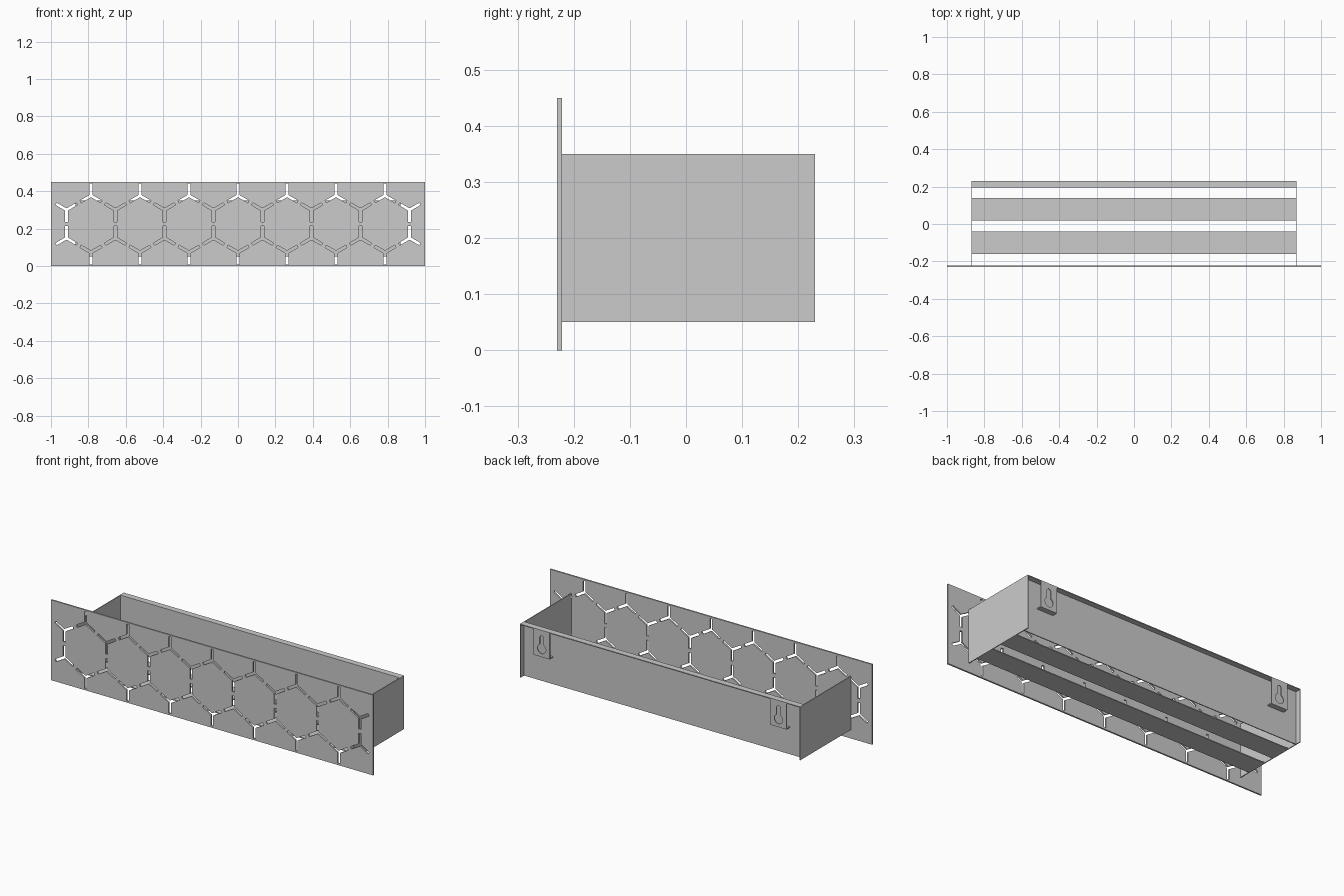
import bpy
from math import sin, cos, pi, radians
from mathutils import Matrix

if "Cube" in bpy.data.objects:
    bpy.data.objects.remove(bpy.data.objects["Cube"])

T = 0.005  # sheet thickness


def box(name, x, y, z):
    """Axis-aligned sheet or block from three (min, max) ranges."""
    mesh = bpy.data.meshes.new(name)
    v = [(a, b, c) for a in x for b in y for c in z]
    f = [(0, 1, 3, 2), (4, 6, 7, 5), (0, 4, 5, 1),
         (2, 3, 7, 6), (0, 2, 6, 4), (1, 5, 7, 3)]
    mesh.from_pydata(v, [], f)
    ob = bpy.data.objects.new(name, mesh)
    bpy.context.collection.objects.link(ob)
    return ob


def cut_plate(name, outlines, y0, y1):
    """Upright plate: first outline is the border, the rest are holes (x, z)."""
    cu = bpy.data.curves.new(name, 'CURVE')
    cu.dimensions = '2D'
    cu.fill_mode = 'BOTH'
    cu.extrude = (y1 - y0) / 2
    for pts in outlines:
        sp = cu.splines.new('POLY')
        sp.points.add(len(pts) - 1)
        for p, (x, z) in zip(sp.points, pts):
            p.co = (x, z, 0, 1)
        sp.use_cyclic_u = True
    tmp = bpy.data.objects.new(name + "_outline", cu)
    bpy.context.collection.objects.link(tmp)
    deps = bpy.context.evaluated_depsgraph_get()
    mesh = bpy.data.meshes.new_from_object(tmp.evaluated_get(deps))
    bpy.data.objects.remove(tmp)
    mesh.transform(Matrix.Translation((0, (y0 + y1) / 2, 0)) @ Matrix.Rotation(pi / 2, 4, 'X'))
    for p in mesh.polygons:
        p.use_smooth = False
    mesh.name = name
    ob = bpy.data.objects.new(name, mesh)
    bpy.context.collection.objects.link(ob)
    return ob


def rect(x0, x1, z0, z1):
    return [(x0, z0), (x1, z0), (x1, z1), (x0, z1)]


def y_slot(cx, cz, up, length=0.064, w=0.007):
    """Three-armed slot with one arm pointing straight up or down."""
    pts = []
    for k in range(3):
        a = radians((90 if up else -90) + 120 * k)
        for s in (-w, w):
            pts.append((cx + length * cos(a) - s * sin(a), cz + length * sin(a) + s * cos(a)))
        r, b = w / sin(pi / 3), a + pi / 3
        pts.append((cx + r * cos(b), cz + r * sin(b)))
    return pts


# Front panel with the honeycomb of Y slots
pitch, side, mid = 0.262, 0.1513, 0.225
slots = []
for k in range(-3, 4):
    slots += [y_slot(k * pitch, mid + side, True), y_slot(k * pitch, mid - side, False)]
for k in range(-4, 4):
    x = (k + 0.5) * pitch
    slots += [y_slot(x, mid + side / 2, False), y_slot(x, mid - side / 2, True)]
cut_plate("front_panel", [rect(-1, 1, 0, 0.45)] + slots, -0.23, -0.221)

# Tray: side walls, inset back wall, top flange and floor slats
X = 0.87
for s, label in ((-1, "left"), (1, "right")):
    box(label + "_wall", sorted((s * X, s * (X - T))), (-0.221, 0.23), (0.05, 0.35))
inner = (-X + T, X - T)
box("back_wall", inner, (0.195, 0.195 + T), (0.05, 0.35 - T))
box("top_flange", inner, (0.195, 0.23), (0.35 - T, 0.35))
for i, y in enumerate((-0.16, 0.02)):
    box(f"floor_slat_{i + 1}", inner, (y, y + 0.12), (0.05, 0.05 + T))


# Hanging tabs with keyholes, folded back to the wall at the bottom
def keyhole(cx, cz=0.245, r=0.026, w=0.012, top=0.308):
    a0 = pi / 2 + math_asin(w / r)
    sweep = 2 * pi - 2 * math_asin(w / r)
    pts = [(cx + r * cos(a0 + sweep * i / 24), cz + r * sin(a0 + sweep * i / 24)) for i in range(25)]
    pts += [(cx + w * cos(pi * i / 10), top + w * sin(pi * i / 10)) for i in range(11)]
    return pts


def math_asin(v):
    from math import asin
    return asin(v)


for s, label in ((-1, "left"), (1, "right")):
    cx, hw, z0 = s * 0.735, 0.05, 0.2
    cut_plate(label + "_hanging_tab",
              [rect(cx - hw, cx + hw, z0, 0.35 - T), keyhole(cx)], 0.23 - T, 0.23)
    box(label + "_tab_fold", (cx - hw, cx + hw), (0.195 + T, 0.23 - T), (z0, z0 + T))
